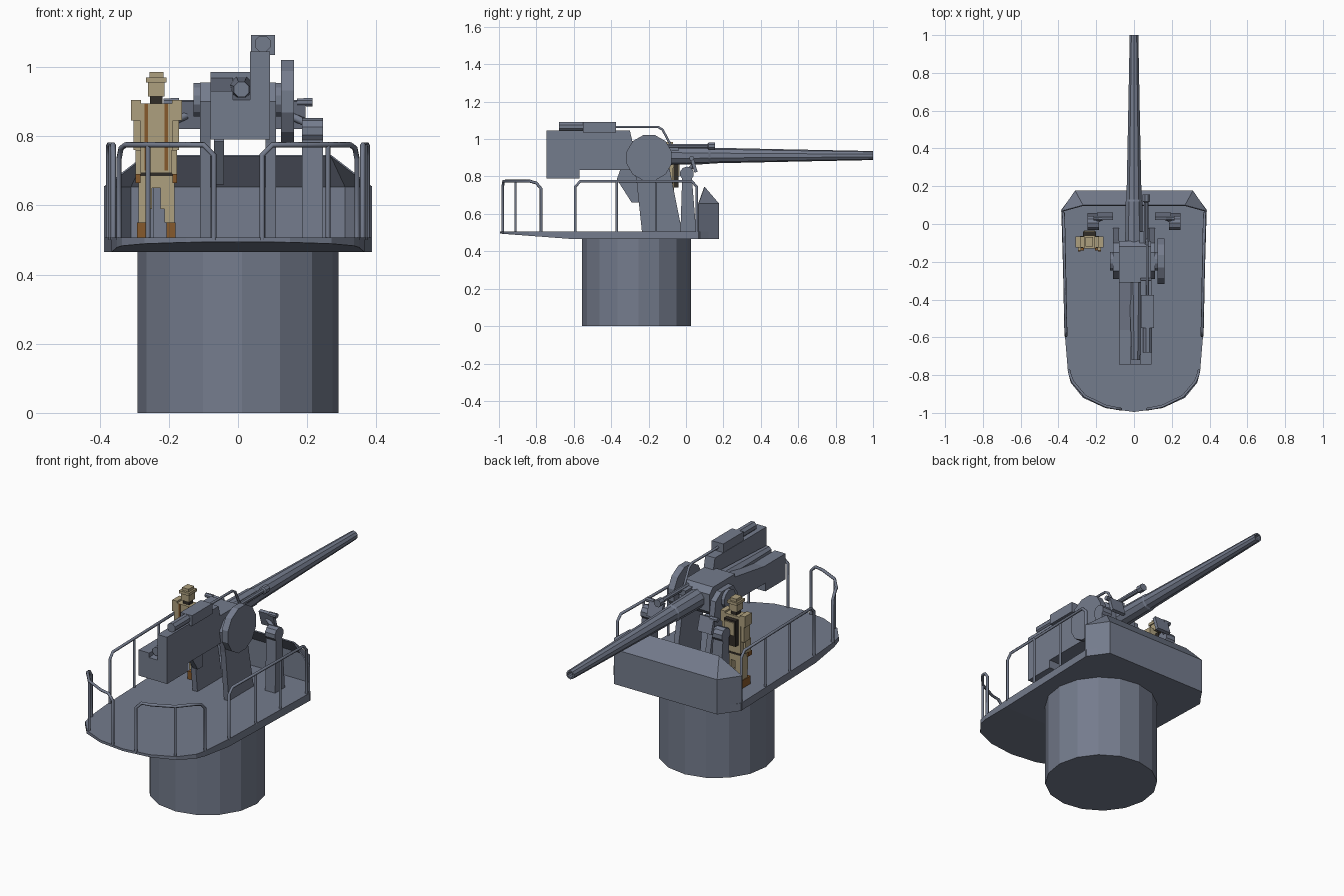
import bpy, bmesh, math
from mathutils import Vector

if "Cube" in bpy.data.objects:
    bpy.data.objects.remove(bpy.data.objects["Cube"])


def material(name, rgb):
    m = bpy.data.materials.new(name)
    m.diffuse_color = (*rgb, 1)
    m.use_nodes = True
    m.node_tree.nodes["Principled BSDF"].inputs["Base Color"].default_value = m.diffuse_color
    return m


GREY = material("naval grey", (0.175, 0.2, 0.265))
TAN = material("khaki cloth", (0.42, 0.35, 0.21))
DARK = material("dark webbing", (0.03, 0.025, 0.02))
BROWN = material("brown leather", (0.24, 0.1, 0.025))


def mesh(name, verts, faces, mat=GREY):
    me = bpy.data.meshes.new(name)
    me.from_pydata(verts, [], faces)
    bm = bmesh.new()
    bm.from_mesh(me)
    bmesh.ops.recalc_face_normals(bm, faces=bm.faces)
    bm.to_mesh(me)
    bm.free()
    me.materials.append(mat)
    ob = bpy.data.objects.new(name, me)
    bpy.context.collection.objects.link(ob)
    return ob


def loft(name, rings, mat=GREY, caps=True):
    """Skin a list of equal-length rings."""
    n = len(rings[0])
    faces = [(r * n + i, r * n + (i + 1) % n, (r + 1) * n + (i + 1) % n, (r + 1) * n + i)
             for r in range(len(rings) - 1) for i in range(n)]
    if caps:
        faces += [tuple(range(n)), tuple(range(n * (len(rings) - 1), n * len(rings)))]
    return mesh(name, [v for r in rings for v in r], faces, mat)


def prism(name, x0, x1, prof, mat=GREY):
    """Side profile (y, z) extruded along x."""
    return loft(name, [[(x, y, z) for y, z in prof] for x in (x0, x1)], mat)


def box(name, x0, x1, y0, y1, z0, z1, mat=GREY):
    return prism(name, x0, x1, [(y0, z0), (y1, z0), (y1, z1), (y0, z1)], mat)


def turned(name, axis, c, stations, n, phase=0.5, mat=GREY):
    """Turned part: stations are (position along axis, radius)."""
    rings = []
    for p, r in stations:
        ring = []
        for i in range(n):
            a = 2 * math.pi * (i + phase) / n
            u, v = c[0] + r * math.cos(a), c[1] + r * math.sin(a)
            ring.append({'x': (p, u, v), 'y': (u, p, v), 'z': (u, v, p)}[axis])
        rings.append(ring)
    return loft(name, rings, mat)


def tube(name, pts, r):
    cu = bpy.data.curves.new(name, 'CURVE')
    cu.dimensions = '3D'
    cu.bevel_depth, cu.bevel_resolution, cu.use_fill_caps = r, 1, True
    sp = cu.splines.new('POLY')
    sp.points.add(len(pts) - 1)
    for p, q in zip(sp.points, pts):
        p.co = (*q, 1)
    cu.materials.append(GREY)
    ob = bpy.data.objects.new(name, cu)
    bpy.context.collection.objects.link(ob)
    bpy.ops.object.select_all(action='DESELECT')
    ob.select_set(True)
    bpy.context.view_layer.objects.active = ob
    bpy.ops.object.convert(target='MESH')


# Pedestal drum
turned("pedestal_drum", 'z', (0, -0.265), [(0, 0.291), (0.47, 0.291)], 16, 0.1)

# Platform deck with a rounded nose whose underside rises to the front
half = [(0.31, 0.175), (0.385, 0.075), (0.365, -0.6), (0.35, -0.78), (0.335, -0.84),
        (0.27, -0.92), (0.15, -0.975)]
outline = half + [(0, -0.995)] + [(-x, y) for x, y in reversed(half)]
n = len(outline)
low = lambda y: 0.465 + max(0, -0.6 - y) * 0.075
verts = [(x, y, 0.507) for x, y in outline] + [(x, y, low(y)) for x, y in outline]
faces = [tuple(range(n)), tuple(range(n + 2, 2 * n - 2)),
         (n, n + 1, n + 2, 2 * n - 3, 2 * n - 2, 2 * n - 1)]
faces += [(i, (i + 1) % n, n + (i + 1) % n, n + i) for i in range(n)]
mesh("deck", verts, faces)

# Bent splinter shield around the rear edge
base = [(-0.387, 0.068), (-0.312, 0.177), (0.312, 0.177), (0.387, 0.068)]
verts = [(x, y, z) for z in (0.465, 0.655) for x, y in base] + [(-0.27, 0.1, 0.745), (0.27, 0.1, 0.745)]
shield = mesh("splinter_shield", verts,
              [(0, 1, 5, 4), (1, 2, 6, 5), (2, 3, 7, 6), (4, 5, 8), (5, 6, 9, 8), (6, 7, 9)])
sol = shield.modifiers.new("thickness", 'SOLIDIFY')
sol.thickness, sol.offset = 0.006, -1

# Guard rails, mirrored on both sides
for s, side in ((1, "right"), (-1, "left")):
    tube("side_rail_" + side, [(s * x, y, z) for x, y, z in (
        (0.36, -0.592, 0.5), (0.36, -0.592, 0.745), (0.361, -0.565, 0.775), (0.373, 0.03, 0.775),
        (0.374, 0.058, 0.745), (0.374, 0.058, 0.5))], 0.008)
    for y in (-0.37, -0.16):
        tube("side_post_" + side, [(s * 0.367, y, 0.5), (s * 0.367, y, 0.775)], 0.007)
    tube("front_rail_" + side, [(s * x, y, z) for x, y, z in (
        (0.07, -0.98, 0.5), (0.07, -0.98, 0.745), (0.1, -0.975, 0.775), (0.15, -0.965, 0.775),
        (0.26, -0.912, 0.775), (0.325, -0.835, 0.775), (0.338, -0.8, 0.765), (0.344, -0.775, 0.735),
        (0.344, -0.775, 0.5))], 0.008)
    tube("front_post_" + side, [(s * 0.26, -0.912, 0.5), (s * 0.26, -0.912, 0.775)], 0.007)

    # Mount cheek
    a, b = sorted((s * 0.08, s * 0.11))
    prism("mount_cheek_" + side, a, b, [
        (-0.235, 0.5), (-0.02, 0.5), (-0.08, 0.8), (-0.1, 0.92), (-0.15, 0.955),
        (-0.25, 0.955), (-0.29, 0.9), (-0.265, 0.78)])

    # Aiming station: tapered post, round head, tilted plate and handle
    a, b = sorted((s * 0.185, s * 0.245))
    prism("station_post_" + side, a, b, [(-0.03, 0.5), (0.055, 0.5), (0.03, 0.81), (-0.02, 0.81)])
    turned("station_head_" + side, 'x', (0.005, 0.815), [(a, 0.038), (b, 0.038)], 10)
    a, b = sorted((s * 0.11, s * 0.195))
    prism("station_plate_" + side, a, b, [(0.045, 0.82), (0.062, 0.825), (0.038, 0.905), (0.02, 0.9)])
    tube("station_arm_" + side, [(s * 0.15, 0.04, 0.86), (s * 0.215, 0.01, 0.83)], 0.012)
    a, b = sorted((s * 0.17, s * 0.215))
    turned("station_handle_" + side, 'x', (0.03, 0.898), [(a, 0.012), (b, 0.013)], 8)

# Barrel, with a bored muzzle
turned("barrel", 'y', (0, 0.912), [(-0.12, 0.05), (0.12, 0.046), (0.13, 0.042), (0.6, 0.032),
                                  (1, 0.024), (1, 0.016), (0.93, 0.016)], 10)
# Cradle and trunnions
prism("cradle", -0.08, 0.09, [(-0.31, 0.835), (-0.12, 0.83), (-0.09, 0.86), (-0.09, 0.955),
                              (-0.12, 0.985), (-0.31, 0.985)])
turned("elevation_wheel", 'x', (-0.197, 0.9), [(0.125, 0.125), (0.162, 0.125)], 12)
turned("trunnion", 'x', (-0.197, 0.905), [(-0.128, 0.05), (0.13, 0.05)], 12)
prism("left_gear_arc", -0.07, -0.04, [(-0.37, 0.785), (-0.29, 0.66), (-0.25, 0.66), (-0.25, 0.84), (-0.35, 0.84)])

# Breech: low loading side on the left, tall guard on the right
breech = [(-0.745, 0.79), (-0.57, 0.79), (-0.57, 0.835), (-0.3, 0.835)]
prism("breech_guard", 0.035, 0.093, breech + [(-0.285, 0.98), (-0.3, 1.045), (-0.745, 1.045)])
prism("breech_body", -0.015, 0.035, breech + [(-0.3, 0.945), (-0.745, 0.905)])
prism("loading_side", -0.08, -0.015, breech + [(-0.3, 0.97), (-0.56, 0.93), (-0.745, 0.93)])
turned("loading_tray", 'y', (0.01, 0.935), [(-0.72, 0.024), (-0.28, 0.04)], 8)

# Sight box, eyepiece tube and linkage
box("sight_box", 0.037, 0.107, -0.55, -0.375, 1.035, 1.092)
box("sight_cover", 0.037, 0.105, -0.53, -0.52, 1.04, 1.092)
turned("sight_eyepiece", 'y', (0.072, 1.067), [(-0.68, 0.025), (-0.54, 0.025)], 8)
tube("sight_linkage", [(0.07, -0.39, 1.065), (0.07, -0.15, 1.065), (0.07, -0.125, 1.05),
                       (0.068, -0.08, 0.965)], 0.007)
turned("sight_telescope", 'y', (0.065, 0.962), [(-0.15, 0.013), (0.115, 0.013), (0.12, 0.021),
                                               (0.155, 0.021)], 8)
box("telescope_bracket", 0.03, 0.075, -0.1, -0.04, 0.935, 0.965)

# Blocky crewman standing beside the gun: (name, x0, x1, y0, y1, z0, z1, material)
cx = -0.236
figure = [
    ("crew_torso", -0.048, 0.048, -0.125, -0.065, 0.69, 0.895, TAN),
    ("crew_hips", -0.052, 0.052, -0.125, -0.065, 0.65, 0.69, TAN),
    ("crew_belt", -0.05, 0.05, -0.127, -0.063, 0.685, 0.695, DARK),
    ("crew_neck", -0.018, 0.018, -0.11, -0.075, 0.89, 0.925, DARK),
    ("crew_head", -0.024, 0.024, -0.12, -0.07, 0.915, 0.96, TAN),
    ("crew_helmet", -0.03, 0.03, -0.13, -0.06, 0.955, 0.97, TAN),
    ("crew_helmet_crown", -0.02, 0.02, -0.118, -0.07, 0.97, 0.985, TAN),
    ("crew_backpack", -0.035, 0.035, -0.065, -0.04, 0.74, 0.88, DARK),
    ("crew_pack_flap", -0.03, 0.03, -0.042, -0.034, 0.8, 0.87, TAN),
]
for s in (-1, 1):
    def part(name, x0, x1, *rest):
        a, b = sorted((s * x0, s * x1))
        figure.append((name, a, b, *rest))
    part("crew_shoulder", 0.045, 0.074, -0.125, -0.065, 0.845, 0.905, TAN)
    part("crew_upper_arm", 0.046, 0.066, -0.12, -0.07, 0.76, 0.845, TAN)
    part("crew_forearm", 0.044, 0.06, -0.14, -0.09, 0.69, 0.76, TAN)
    part("crew_hand", 0.046, 0.06, -0.145, -0.115, 0.665, 0.69, BROWN)
    part("crew_strap", 0.024, 0.034, -0.129, -0.125, 0.7, 0.895, BROWN)
    part("crew_thigh", 0.012, 0.052, -0.122, -0.068, 0.59, 0.65, TAN)
    part("crew_shin", 0.024, 0.052, -0.118, -0.072, 0.55, 0.59, TAN)
    part("crew_boot", 0.03, 0.056, -0.14, -0.07, 0.507, 0.55, BROWN)
for name, x0, x1, *rest in figure:
    box(name, cx + x0, cx + x1, *rest)
